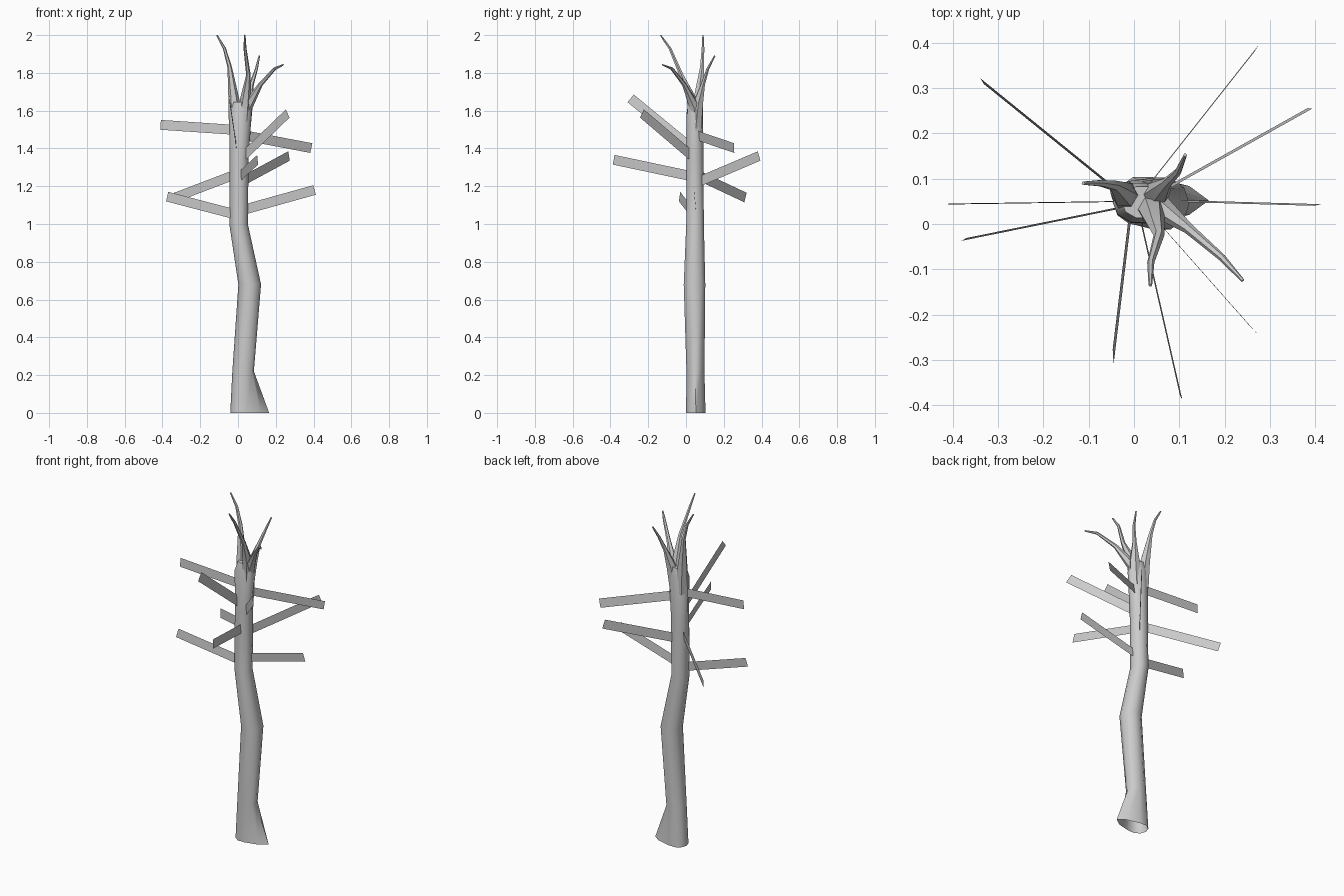
import bpy, bmesh, math
from mathutils import Vector

if "Cube" in bpy.data.objects:
    bpy.data.objects.remove(bpy.data.objects["Cube"])

SIDES = 10


def finish(name, bm, angle=50):
    bmesh.ops.recalc_face_normals(bm, faces=bm.faces)
    me = bpy.data.meshes.new(name)
    bm.to_mesh(me)
    bm.free()
    ob = bpy.data.objects.new(name, me)
    bpy.context.collection.objects.link(ob)
    bpy.ops.object.select_all(action='DESELECT')
    ob.select_set(True)
    bpy.context.view_layer.objects.active = ob
    bpy.ops.object.shade_smooth_by_angle(angle=math.radians(angle))
    return ob


def loft(name, rings, cap_end=True):
    bm = bmesh.new()
    loops = [[bm.verts.new(p) for p in ring] for ring in rings]
    for a, b in zip(loops, loops[1:]):
        n = len(a)
        for i in range(n):
            bm.faces.new((a[i], a[(i + 1) % n], b[(i + 1) % n], b[i]))
    if cap_end:
        bm.faces.new(loops[-1])
    return finish(name, bm)


def ellipse(cx, cy, z, rx, ry, flare=0):
    pts = []
    for i in range(SIDES):
        a = 2 * math.pi * i / SIDES
        c = math.cos(a)
        x = cx + rx * c + flare * max(c, 0) ** 2
        pts.append((x, cy + ry * math.sin(a), z))
    return pts


# Bent trunk with a root flare, open underneath
loft("trunk", [
    ellipse(0.015, 0.052, 0.0, 0.056, 0.054, 0.094),
    ellipse(0.027, 0.050, 0.22, 0.057, 0.050),
    ellipse(0.062, 0.045, 0.68, 0.060, 0.060),
    ellipse(0.003, 0.048, 1.0, 0.049, 0.049),
    ellipse(0.006, 0.047, 1.35, 0.050, 0.047),
    ellipse(0.013, 0.047, 1.59, 0.060, 0.046),
    ellipse(0.018, 0.048, 1.645, 0.045, 0.036),
])


# Tapered crooked spikes at the crown
def spike(name, pts, radii, n=6):
    pts = [Vector(p) for p in pts]
    rings = []
    for k, p in enumerate(pts):
        d = (pts[min(k + 1, len(pts) - 1)] - pts[max(k - 1, 0)]).normalized()
        u = d.cross(Vector((0, 1, 0))).normalized()
        v = d.cross(u)
        rings.append([p + radii[k] * (u * math.cos(2 * math.pi * i / n) + v * math.sin(2 * math.pi * i / n))
                      for i in range(n)])
    loft(name, rings)


R = (0.036, 0.029, 0.012, 0.008, 0.004)
spike("spike_left", [(-0.012, 0.055, 1.5), (-0.022, 0.065, 1.66), (-0.044, 0.085, 1.83),
                     (-0.072, 0.09, 1.93), (-0.112, 0.09, 2.0)], R)
spike("spike_front", [(0.025, 0.045, 1.5), (0.04, 0.03, 1.66), (0.055, -0.025, 1.79),
                      (0.037, -0.085, 1.93), (0.036, -0.135, 2.0)], R)
spike("spike_back", [(0.03, 0.05, 1.5), (0.05, 0.065, 1.64), (0.072, 0.09, 1.74),
                     (0.097, 0.115, 1.82), (0.113, 0.152, 1.89)], R)
spike("spike_right", [(0.025, 0.05, 1.5), (0.048, 0.045, 1.62), (0.12, -0.01, 1.74),
                      (0.195, -0.075, 1.823), (0.24, -0.125, 1.843)], R)

# Flat twig cards: start, end, sideways lean
twigs = [
    ((-0.02, 0.06, 1.26), (-0.335, 0.315, 1.14), 0.005),
    ((0.02, 0.07, 1.225), (0.27, 0.387, 1.36), 0.002),
    ((0.03, 0.055, 1.47), (0.388, 0.255, 1.402), 0.006),
    ((0.01, 0.053, 1.07), (0.405, 0.042, 1.18), 0.004),
    ((0.035, 0.025, 1.365), (0.263, -0.233, 1.585), 0.001),
    ((0.01, 0.03, 1.253), (0.104, -0.383, 1.34), 0.003),
    ((-0.007, 0.03, 1.40), (-0.046, -0.293, 1.665), 0.006),
    ((-0.01, 0.04, 1.05), (-0.375, -0.034, 1.145), 0.004),
    ((-0.01, 0.05, 1.498), (-0.41, 0.044, 1.525), 0.002),
]
for i, (a, b, lean) in enumerate(twigs):
    a, b = Vector(a), Vector(b)
    d = (b - a).normalized()
    side = d.cross(Vector((0, 0, 1))).normalized()
    up = side.cross(d).normalized() * 0.026 + side * lean * 0.5
    bm = bmesh.new()
    bm.faces.new([bm.verts.new(p) for p in (a - up, b - up, b + up, a + up)])
    finish(f"twig_card_{i + 1}", bm)
